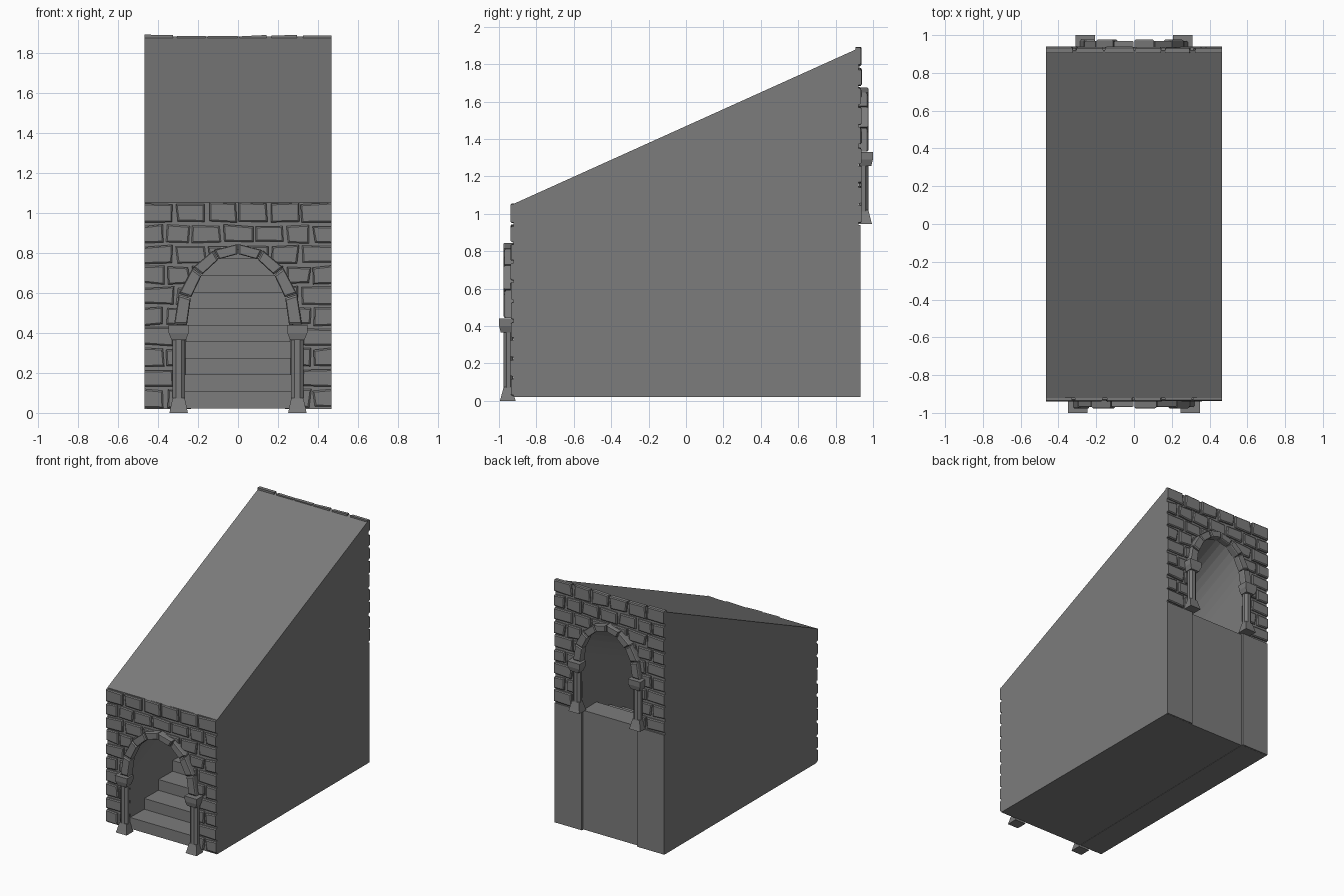
import bpy, bmesh, math, random
from mathutils import Vector

if "Cube" in bpy.data.objects:
    bpy.data.objects.remove(bpy.data.objects["Cube"])

random.seed(4)
stone = bpy.data.materials.new("grey_stone")
stone.diffuse_color = (0.2, 0.2, 0.2, 1)
stone.use_nodes = True
stone.node_tree.nodes["Principled BSDF"].inputs["Base Color"].default_value = stone.diffuse_color
HW = 0.467          # half width of the block


def loft(bm, loops):
    """Closed solid through several loops of equal length."""
    rings = [[bm.verts.new(p) for p in loop] for loop in loops]
    n = len(rings[0])
    for a, b in zip(rings, rings[1:]):
        for i in range(n):
            j = (i + 1) % n
            bm.faces.new((a[i], a[j], b[j], b[i]))
    bm.faces.new(rings[0][::-1])
    bm.faces.new(rings[-1])


def finish(name, bm):
    bmesh.ops.recalc_face_normals(bm, faces=bm.faces)
    me = bpy.data.meshes.new(name)
    bm.to_mesh(me)
    bm.free()
    me.materials.append(stone)
    ob = bpy.data.objects.new(name, me)
    bpy.context.collection.objects.link(ob)
    return ob


def rect(cx, cy, z, hx, hy):
    return [(cx - hx, cy - hy, z), (cx + hx, cy - hy, z),
            (cx + hx, cy + hy, z), (cx - hx, cy + hy, z)]


# tunnel cutter: arch section swept from the front opening to the back one
def tunnel_section(y):
    t = (y + 0.935) / 1.87
    hw, spring, rise = 0.27 - 0.035 * t, 0.44 + 0.89 * t, 0.37 - 0.06 * t
    pts = [(hw, y, -0.1)]
    for i in range(17):
        a = math.pi * i / 16
        pts.append((hw * math.cos(a), y, spring + rise * math.sin(a)))
    return pts + [(-hw, y, -0.1)]


bm = bmesh.new()
for y in (-1.05, 1.05):
    for p in tunnel_section(y):
        bm.verts.new(p)
bmesh.ops.convex_hull(bm, input=bm.verts)
cutter = finish("tunnel_cutter", bm)
cutter.hide_render = True


def carve(ob):
    m = ob.modifiers.new("tunnel", 'BOOLEAN')
    m.operation, m.solver, m.object = 'DIFFERENCE', 'EXACT', cutter
    bpy.context.view_layer.objects.active = ob
    bpy.ops.object.modifier_apply(modifier=m.name)


# sloped block with the tunnel through it
bm = bmesh.new()
side = [(-0.922, 0.02), (0.922, 0.02), (0.922, 1.885), (-0.922, 1.053)]
loft(bm, [[(x, y, z) for y, z in side] for x in (-HW, HW)])
carve(finish("sloped_block", bm))

# staircase filling the tunnel floor
bm = bmesh.new()
N, y0, y1 = 11, -0.925, 0.915
prof = [(y1, 0.022), (y0, 0.022)]
for i in range(N):
    z = 0.025 + 0.083 * (i + 1)
    prof += [(y0 + (y1 - y0) * i / N, z), (y0 + (y1 - y0) * (i + 1) / N, z)]
loft(bm, [[(x, y, z) for y, z in prof] for x in (-0.28, 0.28)])
finish("stairs", bm)


# rough bricks on both end walls
def brick(bm, s, x0, x1, z0, z1):
    g = 0.009
    cor = []
    for x, z, dx, dz in ((x0, z0, 1, 1), (x1, z0, -1, 1), (x1, z1, -1, -1), (x0, z1, 1, -1)):
        edge = abs(x) > HW - 0.001
        cor.append((x if edge else x + dx * g + random.uniform(-.007, .007),
                    z + dz * g + random.uniform(-.006, .006), 0 if edge else dx, dz))
    d = 0.934 + random.uniform(0, 0.006)
    loft(bm, [[(x, s * 0.905, z) for x, z, a, b in cor],
              [(x, s * (d - 0.006), z) for x, z, a, b in cor],
              [(x + a * 0.007, s * d, z + b * 0.007) for x, z, a, b in cor]])


JOINTS = ([-HW, -0.315, -0.155, 0, 0.155, 0.31, HW],
          [-HW, -0.365, -0.235, -0.08, 0.08, 0.235, 0.37, HW])


def brick_wall(name, s, bottom, top, rows):
    bm = bmesh.new()
    h = (top - bottom) / rows
    for r in range(rows):
        z1 = top - r * h
        xs = JOINTS[r % 2]
        for a, b in zip(xs, xs[1:]):
            brick(bm, s, a, b, z1 - h, z1 + (0.008 if r == 0 else 0))
    carve(finish(name, bm))


brick_wall("front_bricks", -1, 0.02, 1.05, 10)
brick_wall("back_bricks", 1, 0.945, 1.89, 9)

# plain lower part of the back wall
bm = bmesh.new()
loft(bm, [[(x, y, z) for x, y in ((-HW, 0.91), (HW, 0.91), (HW, 0.932), (-HW, 0.932))]
          for z in (0.021, 0.94)])
carve(finish("back_lower_wall", bm))
bpy.data.objects.remove(cutter)


# arch stones and the two columns under them
def portal(name, s, cx, foot, spring, outer, inner):
    bm = bmesh.new()
    n = 8
    for i in range(n):
        a0, a1 = (math.pi * (i + f) / n for f in (0.02, 0.98))
        d = 0.97 + 0.006 * (i % 2)
        quad = [(w * math.cos(a), spring + r * math.sin(a))
                for (w, r), a in ((inner, a0), (outer, a0), (outer, a1), (inner, a1))]
        c = Vector((sum(q[0] for q in quad) / 4, sum(q[1] for q in quad) / 4))
        small = [c + (Vector(q) - c) * 0.86 for q in quad]
        loft(bm, [[(x, s * 0.92, z) for x, z in quad],
                  [(x, s * (d - 0.007), z) for x, z in quad],
                  [(x, s * d, z) for x, z in small]])
    finish(name + "_arch_stones", bm)

    bm = bmesh.new()
    cap = spring - 0.075
    for sx in (-1, 1):
        x = sx * cx
        # flared foot
        loft(bm, [rect(x, s * 0.953, foot, 0.046, 0.042),
                  rect(x, s * 0.953, foot + 0.02, 0.042, 0.036),
                  rect(x, s * 0.953, foot + 0.075, 0.03, 0.022)])
        # eight-sided shaft
        loft(bm, [[(x + 0.034 * math.cos(math.pi * (k + .5) / 4),
                    s * 0.95 + 0.028 * math.sin(math.pi * (k + .5) / 4), z)
                   for k in range(8)] for z in (foot + 0.06, cap + 0.02)])
        # capital
        loft(bm, [rect(x, s * 0.96, cap, 0.036, 0.03),
                  rect(x, s * 0.96, cap + 0.035, 0.05, 0.039),
                  rect(x, s * 0.96, cap + 0.075, 0.052, 0.04)])
    finish(name + "_columns", bm)


portal("front", -1, 0.297, 0.0, 0.44, (0.32, 0.405), (0.255, 0.355))
portal("back", 1, 0.258, 0.945, 1.33, (0.285, 0.345), (0.222, 0.295))
